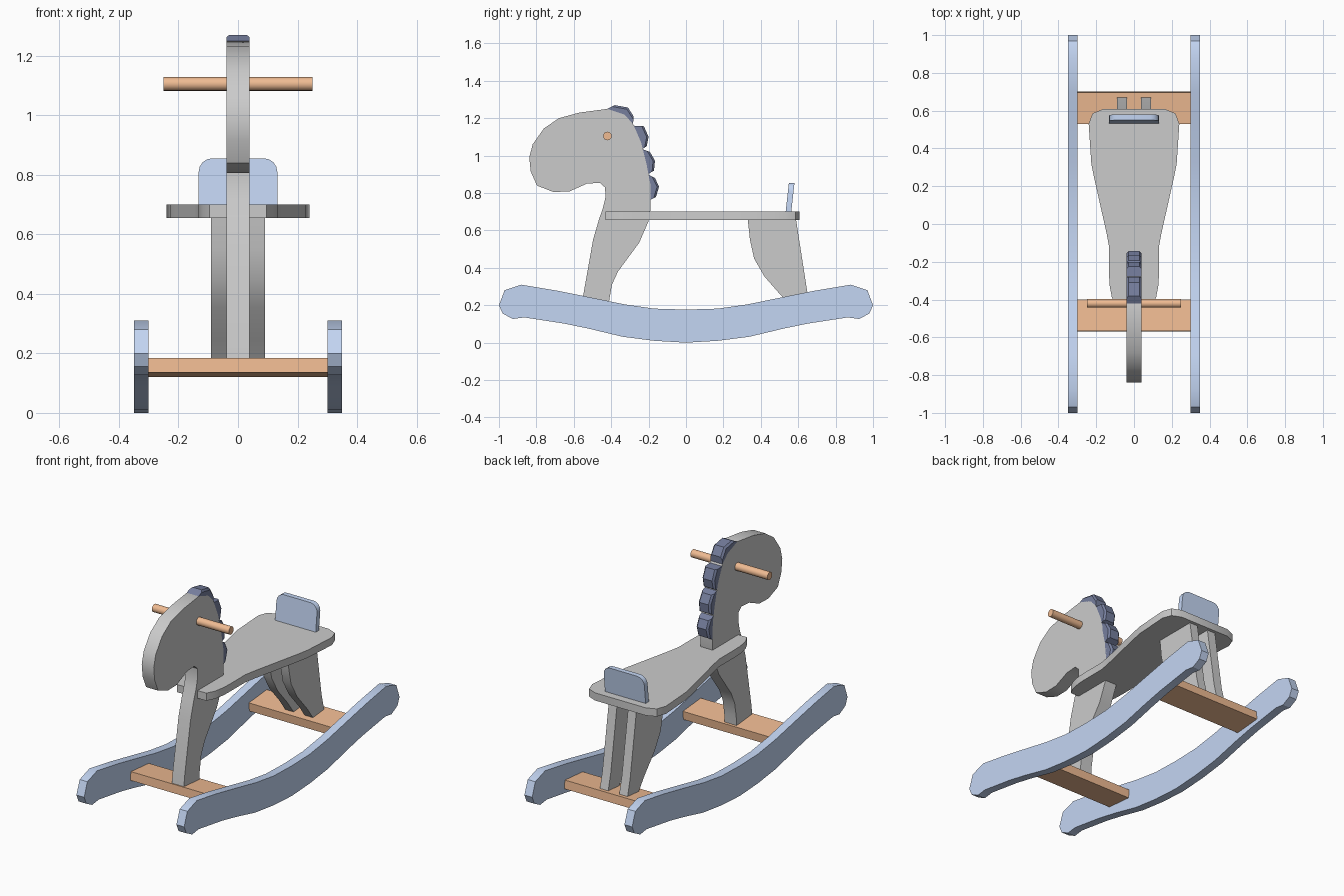
import bpy, bmesh, math
from mathutils import Matrix, Vector

if "Cube" in bpy.data.objects:
    bpy.data.objects.remove(bpy.data.objects["Cube"])


def material(name, rgb):
    m = bpy.data.materials.new(name)
    m.diffuse_color = (*rgb, 1)
    m.use_nodes = True
    m.node_tree.nodes["Principled BSDF"].inputs["Base Color"].default_value = m.diffuse_color
    return m


BLUE = material("blue_paint", (0.55, 0.67, 0.90))
ORANGE = material("orange_wood", (0.87, 0.50, 0.29))
SLATE = material("slate_paint", (0.18, 0.21, 0.34))

# Directions of profile u, profile v and thickness
SIDE = (Vector((0, 1, 0)), Vector((0, 0, 1)), Vector((1, 0, 0)))
TOP = (Vector((1, 0, 0)), Vector((0, 1, 0)), Vector((0, 0, 1)))
FRONT = (Vector((1, 0, 0)), Vector((0, 0, 1)), Vector((0, 1, 0)))


def finish(name, bm, mat):
    bmesh.ops.recalc_face_normals(bm, faces=bm.faces)
    me = bpy.data.meshes.new(name)
    bm.to_mesh(me)
    bm.free()
    for p in me.polygons:
        p.use_smooth = True
    me.set_sharp_from_angle(angle=math.radians(30))
    if mat:
        me.materials.append(mat)
    ob = bpy.data.objects.new(name, me)
    bpy.context.collection.objects.link(ob)
    return ob


def board(name, pts, plane, lo, hi, mat=None):
    """Flat outline extruded from lo to hi along the plane's thickness."""
    u, v, w = plane
    bm = bmesh.new()
    face = bm.faces.new([bm.verts.new(u * a + v * b + w * lo) for a, b in pts])
    out = bmesh.ops.extrude_face_region(bm, geom=[face])["geom"]
    bmesh.ops.translate(bm, vec=w * (hi - lo),
                        verts=[g for g in out if isinstance(g, bmesh.types.BMVert)])
    return finish(name, bm, mat)


def mirrored(half):
    """Close a half outline by reflecting it in u = 0."""
    return half + [(-a, b) for a, b in reversed(half) if abs(a) > 1e-6]


# Rockers
rocker = mirrored([
    (0, 0), (0.17, 0.01), (0.34, 0.032), (0.52, 0.075), (0.65, 0.102),
    (0.865, 0.135), (0.925, 0.127), (0.98, 0.155), (1.0, 0.20), (0.97, 0.28),
    (0.88, 0.31), (0.70, 0.28), (0.55, 0.25), (0.33, 0.205), (0.17, 0.182), (0, 0.177)])
board("rocker_left", rocker, SIDE, -0.35, -0.30, BLUE)
board("rocker_right", rocker, SIDE, 0.30, 0.35, BLUE)

# Cross slats, tilted with the rockers
for name, y, tilt in (("front_slat", -0.485, -5), ("rear_slat", 0.615, 5)):
    bm = bmesh.new()
    bmesh.ops.create_cube(bm, size=1, matrix=Matrix.Translation((0, y, 0.153))
                          @ Matrix.Rotation(math.radians(tilt), 4, 'X')
                          @ Matrix.Diagonal((0.60, 0.167, 0.05, 1)))
    finish(name, bm, ORANGE)

# Head, neck and front leg cut from one board
board("head_and_front_leg", [
    (-0.56, 0.175), (-0.55, 0.25), (-0.497, 0.55), (-0.465, 0.66), (-0.444, 0.72),
    (-0.43, 0.78), (-0.433, 0.83), (-0.46, 0.855), (-0.53, 0.85), (-0.625, 0.808),
    (-0.71, 0.806), (-0.797, 0.84), (-0.83, 0.915), (-0.838, 0.99), (-0.82, 1.06),
    (-0.76, 1.145), (-0.68, 1.20), (-0.57, 1.23), (-0.42, 1.25), (-0.33, 1.22),
    (-0.283, 1.17), (-0.24, 1.07), (-0.21, 0.95), (-0.19, 0.845), (-0.19, 0.71),
    (-0.20, 0.65), (-0.25, 0.535), (-0.364, 0.38), (-0.396, 0.31), (-0.41, 0.23),
    (-0.415, 0.165)], SIDE, -0.039, 0.039)

# Mane tufts with chamfered rims
tufts = [
    [(-0.42, 1.25), (-0.38, 1.27), (-0.31, 1.257), (-0.28, 1.21), (-0.283, 1.17), (-0.33, 1.215)],
    [(-0.28, 1.16), (-0.225, 1.157), (-0.20, 1.10), (-0.21, 1.05), (-0.235, 1.035)],
    [(-0.235, 1.035), (-0.193, 1.02), (-0.166, 0.973), (-0.171, 0.92), (-0.205, 0.90)],
    [(-0.205, 0.90), (-0.166, 0.88), (-0.144, 0.835), (-0.16, 0.78), (-0.19, 0.763)]]
for i, pts in enumerate(tufts, 1):
    ob = board(f"mane_tuft_{i}", pts, SIDE, -0.039, 0.039, SLATE)
    bm = bmesh.new()
    bm.from_mesh(ob.data)
    outer = [Vector((0, *p)) for p in pts[1:4]]
    rim = [e for e in bm.edges if abs(e.verts[0].co.x - e.verts[1].co.x) < 1e-5
           and all(any((Vector((0, v.co.y, v.co.z)) - o).length < 1e-4 for o in outer)
                   for v in e.verts)]
    bmesh.ops.bevel(bm, geom=rim, offset=0.01, segments=1, affect='EDGES')
    bm.to_mesh(ob.data)
    bm.free()

# Handle bar through the head
bm = bmesh.new()
bmesh.ops.create_cone(bm, cap_ends=True, segments=16, radius1=0.023, radius2=0.023, depth=0.5,
                      matrix=Matrix.Translation((0, -0.42, 1.105))
                      @ Matrix.Rotation(math.pi / 2, 4, 'Y'))
finish("handle_bar", bm, ORANGE)

# Seat
board("seat", mirrored([
    (0.095, -0.43), (0.118, -0.385), (0.13, -0.32), (0.132, -0.26), (0.132, -0.12),
    (0.145, -0.05), (0.21, 0.24), (0.226, 0.32), (0.24, 0.53), (0.22, 0.585),
    (0.165, 0.608)]), TOP, 0.655, 0.70)

# Rear legs
rear_leg = [(0.33, 0.66), (0.342, 0.55), (0.364, 0.45), (0.42, 0.353), (0.513, 0.247),
            (0.57, 0.17), (0.673, 0.175), (0.647, 0.28), (0.588, 0.66)]
board("rear_leg_left", rear_leg, SIDE, -0.09, -0.036)
board("rear_leg_right", rear_leg, SIDE, 0.036, 0.09)

# Backrest with rounded top corners, leaning back
r = 0.045
corner = [(0.132 - r + r * math.cos(a), 0.855 - r + r * math.sin(a))
          for a in (math.radians(d) for d in (0, 22.5, 45, 67.5, 90))]
rest = board("backrest", mirrored([(0.132, 0.69)] + corner), FRONT, 0.533, 0.563, BLUE)
for v in rest.data.vertices:
    v.co.y += (v.co.z - 0.70) * 0.11
